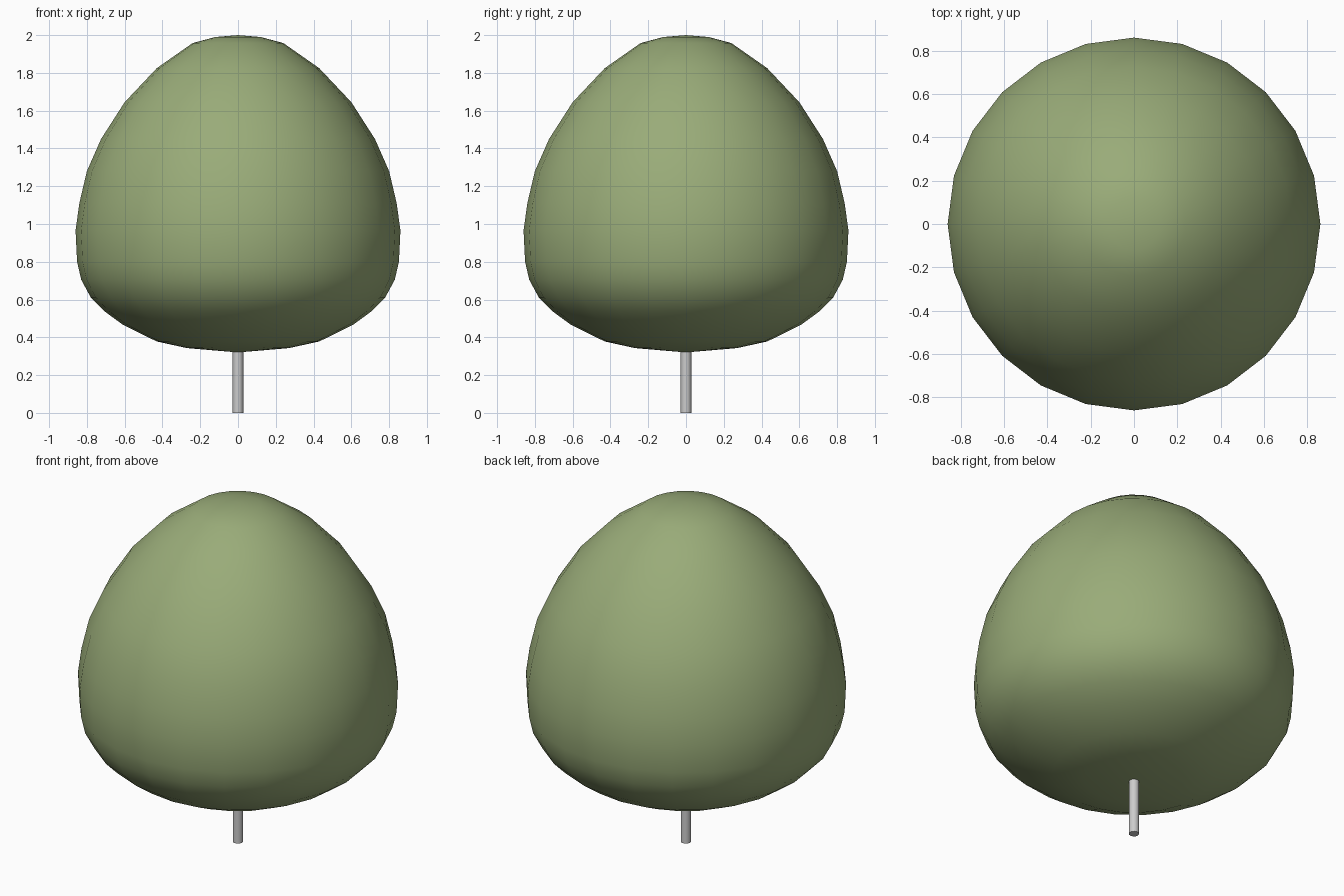
import bpy, bmesh
from math import radians, pi, cos, sin

if "Cube" in bpy.data.objects:
    bpy.data.objects.remove(bpy.data.objects["Cube"])

def finish(bm, name):
    bmesh.ops.recalc_face_normals(bm, faces=bm.faces)
    me = bpy.data.meshes.new(name)
    bm.to_mesh(me)
    bm.free()
    ob = bpy.data.objects.new(name, me)
    bpy.context.collection.objects.link(ob)
    bpy.ops.object.select_all(action='DESELECT')
    ob.select_set(True)
    bpy.context.view_layer.objects.active = ob
    bpy.ops.object.shade_smooth_by_angle(angle=radians(40))
    return ob

def lathe(name, profile, sides):
    """Spin a (radius, height) profile about z; radius 0 makes a pole."""
    bm = bmesh.new()
    rings = []
    for r, z in profile:
        n = sides if r > 0 else 1
        rings.append([bm.verts.new((r * cos(2 * pi * i / sides),
                                    r * sin(2 * pi * i / sides), z)) for i in range(n)])
    for a, b in zip(rings, rings[1:]):
        for i in range(sides):
            j = (i + 1) % sides
            quad = [a[i % len(a)], a[j % len(a)], b[j % len(b)], b[i % len(b)]]
            bm.faces.new(list(dict.fromkeys(quad)))
    return finish(bm, name)

# Rounded crown, 24 sides
crown = lathe("crown", [(0, 2), (.12, 1.99), (.24, 1.958), (.43, 1.825), (.60, 1.645),
                        (.725, 1.45), (.80, 1.28), (.84, 1.11), (.86, .965), (.852, .80),
                        (.83, .705), (.78, .612), (.71, .54), (.61, .467), (.43, .378),
                        (.27, .343), (0, .32)], 24)
green = bpy.data.materials.new("leaf_green")
green.diffuse_color = (0.32, 0.41, 0.19, 1)
green.use_nodes = True
green.node_tree.nodes["Principled BSDF"].inputs["Base Color"].default_value = green.diffuse_color
crown.data.materials.append(green)

# Thin trunk, running a little way into the crown
lathe("trunk", [(0, 0), (.028, 0), (.028, .36), (0, .36)], 12)
